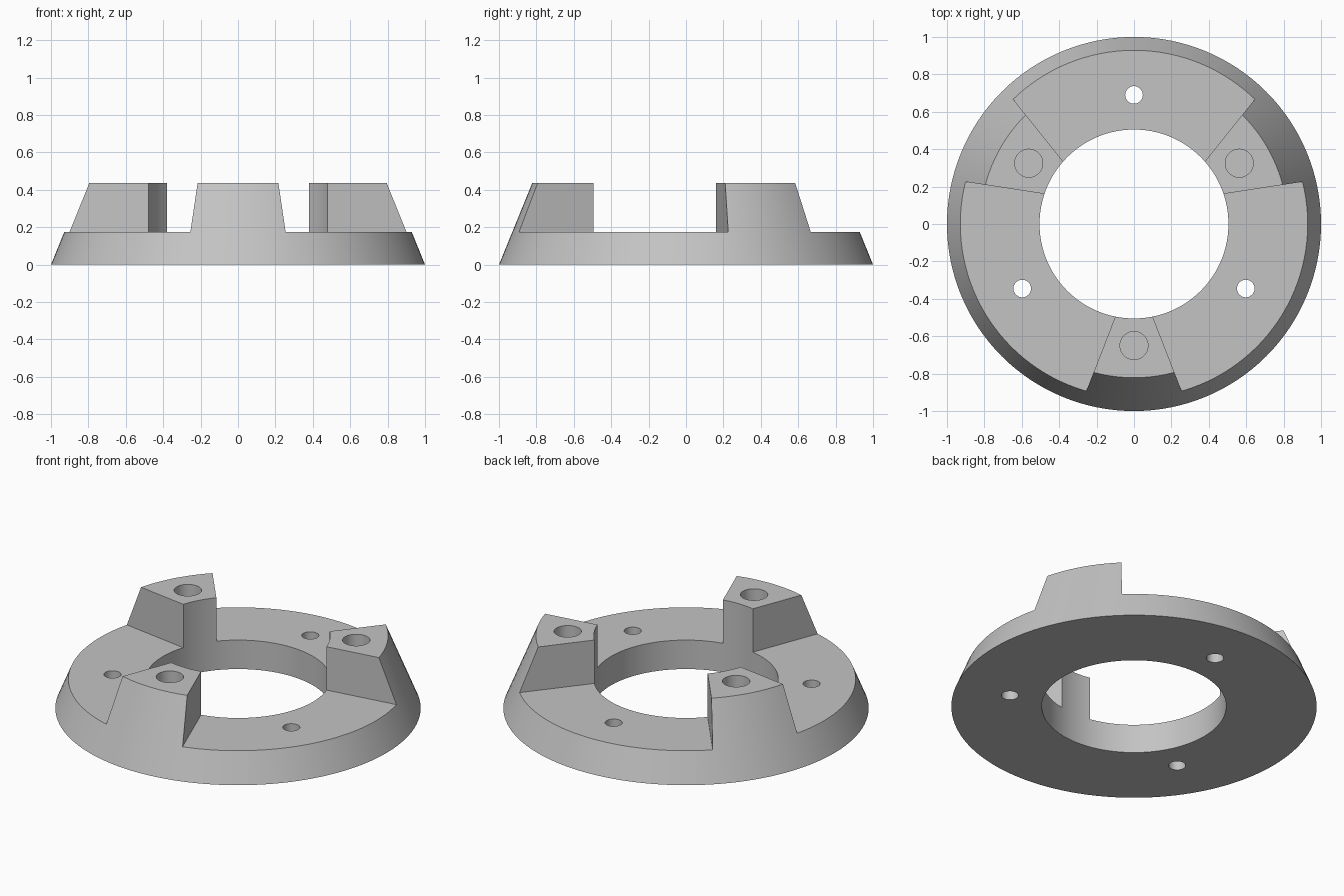
import bpy
from math import cos, sin, radians, tau

BASE_TOP, LUG_TOP = 0.175, 0.437
BOTTOM_R, TOP_R, BORE_R = 1.0, 0.822, 0.505
SEGMENTS = 128

cube = bpy.data.objects.get("Cube")
if cube:
    bpy.data.objects.remove(cube, do_unlink=True)

grey = bpy.data.materials.new("grey plastic")
grey.use_nodes = True
colour = (0.55, 0.55, 0.55, 1)
grey.diffuse_color = colour
grey.node_tree.nodes["Principled BSDF"].inputs["Base Color"].default_value = colour


def make_object(name, verts, faces):
    mesh = bpy.data.meshes.new(name)
    mesh.from_pydata(verts, [], faces)
    mesh.materials.append(grey)
    obj = bpy.data.objects.new(name, mesh)
    bpy.context.collection.objects.link(obj)
    return obj


def lathe(name, profile):
    """Spin a closed (radius, height) profile around z."""
    n = len(profile)
    verts = [(r * cos(tau * i / SEGMENTS), r * sin(tau * i / SEGMENTS), z)
             for i in range(SEGMENTS) for r, z in profile]
    faces = [(i * n + j, (i + 1) % SEGMENTS * n + j,
              (i + 1) % SEGMENTS * n + (j + 1) % n, i * n + (j + 1) % n)
             for i in range(SEGMENTS) for j in range(n)]
    return make_object(name, verts, faces)


def prism(name, outline, z0, z1):
    """Extrude a counter-clockwise outline between two heights."""
    n = len(outline)
    verts = [(x, y, z) for z in (z0, z1) for x, y in outline]
    faces = [tuple(reversed(range(n))), tuple(range(n, 2 * n))]
    faces += [(i, (i + 1) % n, n + (i + 1) % n, n + i) for i in range(n)]
    return make_object(name, verts, faces)


def polar(angle, dist, side=0.0):
    """Point at dist along a direction, shifted sideways."""
    a = radians(angle)
    return (dist * cos(a) - side * sin(a), dist * sin(a) + side * cos(a))


def circle(centre, radius, n=48):
    return [(centre[0] + radius * cos(tau * i / n),
             centre[1] + radius * sin(tau * i / n)) for i in range(n)]


def lug_half_width(dist):
    return 0.1 + 0.389 * (dist - 0.495)


# Conical ring at full lug height
ring = lathe("mounting_ring", [(BORE_R, 0), (BOTTOM_R, 0),
                               (TOP_R, LUG_TOP), (BORE_R, LUG_TOP)])

cutters = []
for k in range(3):
    gap, lug = 90 + 120 * k, 30 + 120 * k
    # Space between two neighbouring lugs
    outline = [polar(gap - 60, d, lug_half_width(d)) for d in (0.4, 1.2)]
    outline.append(polar(gap, 1.6))
    outline += [polar(gap + 60, d, -lug_half_width(d)) for d in (1.2, 0.4)]
    cutters.append(prism("gap_cutter", outline, BASE_TOP, 0.6))
    # Through hole in the base and blind hole in the lug
    cutters.append(prism("screw_hole_cutter", circle(polar(gap, 0.69), 0.047), -0.1, 0.3))
    cutters.append(prism("lug_hole_cutter", circle(polar(lug, 0.65), 0.075), BASE_TOP, 0.55))

bpy.context.view_layer.objects.active = ring
for cutter in cutters:
    mod = ring.modifiers.new("cut", "BOOLEAN")
    mod.operation = "DIFFERENCE"
    mod.solver = "EXACT"
    mod.object = cutter
    bpy.ops.object.modifier_apply(modifier=mod.name)
    bpy.data.objects.remove(cutter, do_unlink=True)

bpy.ops.object.select_all(action="DESELECT")
ring.select_set(True)
bpy.ops.object.shade_smooth_by_angle(angle=radians(20))
